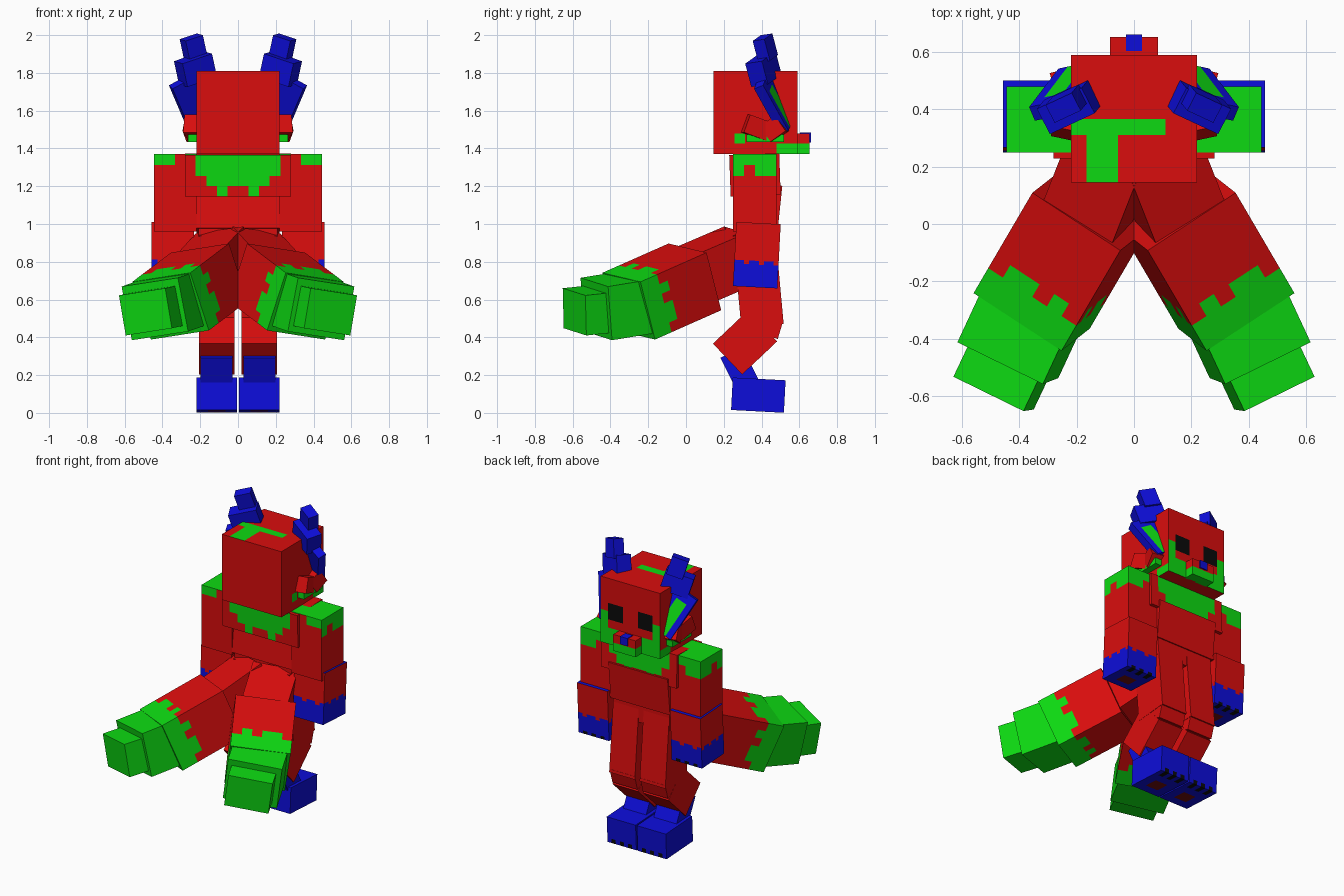
import bpy, bmesh, math
from mathutils import Matrix, Vector

cube = bpy.data.objects.get("Cube")
if cube:
    bpy.data.objects.remove(cube, do_unlink=True)

RED, GREEN, BLUE, BLACK, PAD = range(5)
PALETTE = [("red fur", (0.70, 0.004, 0.004)), ("green fur", (0.004, 0.70, 0.006)),
           ("blue fur", (0.004, 0.004, 0.70)), ("black", (0.003, 0.003, 0.003)),
           ("dark red pad", (0.16, 0.004, 0.004))]
MATS = []
for mat_name, rgb in PALETTE:
    m = bpy.data.materials.new(mat_name)
    m.use_nodes = True
    m.diffuse_color = (*rgb, 1)
    bsdf = m.node_tree.nodes["Principled BSDF"]
    bsdf.inputs["Base Color"].default_value = (*rgb, 1)
    bsdf.inputs["Roughness"].default_value = 0.9
    MATS.append(m)


def box(name, matrix, size, paint=RED, cells=(1, 1, 1), mirror=False):
    """Box cut into cells; paint is one colour or a rule on cell index and face normal."""
    bm = bmesh.new()
    bmesh.ops.create_cube(bm, size=1)
    for axis, n in enumerate(cells):
        normal = Vector([float(axis == k) for k in range(3)])
        for i in range(1, n):
            bmesh.ops.bisect_plane(bm, geom=bm.verts[:] + bm.edges[:] + bm.faces[:],
                                   plane_co=normal * (i / n - 0.5), plane_no=normal)
    bm.normal_update()
    for f in bm.faces:
        c = f.calc_center_median()
        idx = [min(n - 1, max(0, int((c[k] + 0.5) * n))) for k, n in enumerate(cells)]
        nrm = tuple(round(v) for v in f.normal)
        f.material_index = paint(*idx, nrm) if callable(paint) else paint
    bm.transform(matrix @ Matrix.Diagonal((*size, 1)))
    if mirror:
        bm.transform(Matrix.Scale(-1, 4, (1, 0, 0)))
        bmesh.ops.reverse_faces(bm, faces=bm.faces[:])
    mesh = bpy.data.meshes.new(name)
    bm.to_mesh(mesh)
    bm.free()
    for m in MATS:
        mesh.materials.append(m)
    obj = bpy.data.objects.new(name, mesh)
    bpy.context.collection.objects.link(obj)
    return obj


def at(x, y, z, rx=0, ry=0, rz=0):
    """Placement from a centre and rotations in degrees."""
    r = [Matrix.Rotation(math.radians(a), 4, k) for a, k in ((rz, 'Z'), (ry, 'Y'), (rx, 'X'))]
    return Matrix.Translation((x, y, z)) @ r[0] @ r[1] @ r[2]


def along(a, b, roll=0):
    """Placement whose local Y runs from a to b; returns it with the length."""
    a, b = Vector(a), Vector(b)
    y = (b - a).normalized()
    x = y.cross(Vector((0, 0, 1))).normalized()
    rot = Matrix((x, y, x.cross(y))).transposed().to_4x4()
    return (Matrix.Translation((a + b) / 2) @ rot
            @ Matrix.Rotation(math.radians(roll), 4, 'Y')), (b - a).length


# Colour rules
def head_paint(u, v, w, n):
    if n[2] == 1:
        return GREEN if (v == 3 and u < 6) or (v < 3 and u in (1, 2)) else RED
    if n[0]:
        return GREEN if (w == 0 and v > 5) or (w == 1 and v == 2) else RED
    if n[1] == 1:
        if w in (3, 4) and u in (1, 2, 5, 6):
            return BLACK
        return GREEN if w < 2 or (w < 4 and u in (0, 7)) else RED
    return RED


BIB = (0, 2, 3, 4, 3, 3, 4, 3, 2, 0)
STEPS = (0, 1, 1, 0, 1, 0)


def chest_paint(u, v, w, n):
    return GREEN if n[1] and 3 - w < BIB[u] else RED


def shoulder_paint(u, v, w, n):
    if n[2] == 1:
        return GREEN
    depth = (2, 1, 2, 2)[v] if n[0] else (1, 0, 1, 1)[u] if n[1] < 0 else (1, 1, 2, 2)[u]
    return GREEN if n[2] == 0 and 6 - w < depth else RED


def paw_paint(u, v, w, n, blue_rows=9):
    claw = u in (1, 3, 5)
    if n[2] == -1:
        if claw and v > 6:
            return BLACK
        return PAD if 2 <= u <= 4 and 2 <= v <= 4 else BLUE
    if n[1] == 1 and claw and w == 0:
        return BLACK
    if n[2] == 1:
        return BLUE
    return BLUE if w < blue_rows - (v if n[0] else u) % 3 // 2 else RED


def tail_paint(u, v, w, n):
    if n[1]:
        return GREEN if n[1] > 0 else RED
    return GREEN if v >= 6 - STEPS[u if n[2] else w] else RED


def snout_paint(u, v, w, n):
    return GREEN if w == 0 else RED


# Head, snout and nose
box("head", at(0, 0.367, 1.59), (0.44, 0.445, 0.44), head_paint, (8, 8, 8))
box("snout", at(0, 0.618, 1.425), (0.166, 0.07, 0.11), snout_paint, (3, 1, 2))
box("nose", at(0, 0.632, 1.458), (0.055, 0.058, 0.052), BLUE)

# Torso
box("chest", at(0, 0.365, 1.26, 2), (0.56, 0.265, 0.22), chest_paint, (10, 1, 4))
box("abdomen", at(0, 0.38, 1.09, -6), (0.44, 0.235, 0.25))
box("hips", at(0, 0.37, 0.93), (0.42, 0.21, 0.18))

for side, mir in (("left", False), ("right", True)):
    def part(name, *args):
        return box(f"{side}_{name}", *args, mir)

    # Horned ear: tip, middle block, slanted slab with a green inner face
    part("horn_tip", at(0.235, 0.42, 1.932, 8, 17, -25), (0.105, 0.07, 0.12), BLUE, (1, 1, 1))
    part("horn_middle", at(0.225, 0.41, 1.82, 8, 17, -25), (0.18, 0.10, 0.13), BLUE, (1, 1, 1))
    m, length = along((0.20, 0.52, 1.51), (0.28, 0.41, 1.77))
    m = at(0.24, 0.465, 1.64, 22, 28, -12)
    part("ear_slab", m, (0.15, 0.055, length),
         lambda u, v, w, n: GREEN if n[1] == 1 and u in (1, 2) and w < 4 else BLUE, (4, 1, 5))

    # Cheek tufts
    part("cheek_upper", at(0.235, 0.375, 1.51, -20, 0, 12), (0.08, 0.13, 0.10), RED, (1, 1, 1))
    part("cheek_front", at(0.235, 0.47, 1.505, 35, 0, -15), (0.085, 0.10, 0.10), RED, (1, 1, 1))
    part("cheek_lower", at(0.235, 0.42, 1.455), (0.06, 0.20, 0.04), GREEN, (1, 1, 1))

    # Arm and clawed forearm
    part("upper_arm", at(0.333, 0.365, 1.165), (0.225, 0.23, 0.41), shoulder_paint, (4, 4, 7))
    part("forearm", at(0.345, 0.375, 0.835, -3), (0.225, 0.235, 0.34),
         lambda u, v, w, n: paw_paint(u, v, w, n, 7), (7, 9, 17))

    # Leg: thigh, shin, ankle, clawed foot
    for name, a, b, size, col in (
            ("thigh", (0.113, 0.36, 0.95), (0.113, 0.405, 0.46), (0.19, 0.225), RED),
            ("shin", (0.113, 0.405, 0.46), (0.113, 0.22, 0.285), (0.188, 0.225), RED),
            ("ankle", (0.113, 0.24, 0.32), (0.113, 0.335, 0.13), (0.17, 0.13), BLUE)):
        m, length = along(a, b)
        part(name, m, (size[0], length, size[1]), col, (1, 1, 1))
    m, length = along((0.113, 0.42, 0.52), (0.113, 0.39, 0.42))
    part("knee", m, (0.186, length, 0.20), RED, (1, 1, 1))
    part("foot", at(0.112, 0.383, 0.094, -3), (0.214, 0.28, 0.172), paw_paint, (7, 9, 6))

    # Tail in four segments
    for name, a, b, size, roll, col, cells in (
            ("tail_base", (0.06, 0.30, 0.84), (0.17, 0.02, 0.72), (0.28, 0.28), -8, RED, (1, 1, 1)),
            ("tail_middle", (0.152, 0.047, 0.72), (0.357, -0.303, 0.565), (0.37, 0.33), -8,
             tail_paint, (6, 8, 6)),
            ("tail_end", (0.34, -0.26, 0.585), (0.44, -0.475, 0.55), (0.335, 0.29), -8,
             GREEN, (1, 1, 1)),
            ("tail_tip", (0.40, -0.40, 0.555), (0.49, -0.59, 0.535), (0.275, 0.215), -8,
             GREEN, (1, 1, 1))):
        m, length = along(a, b, roll)
        part(name, m, (size[0], length, size[1]), col, cells)
